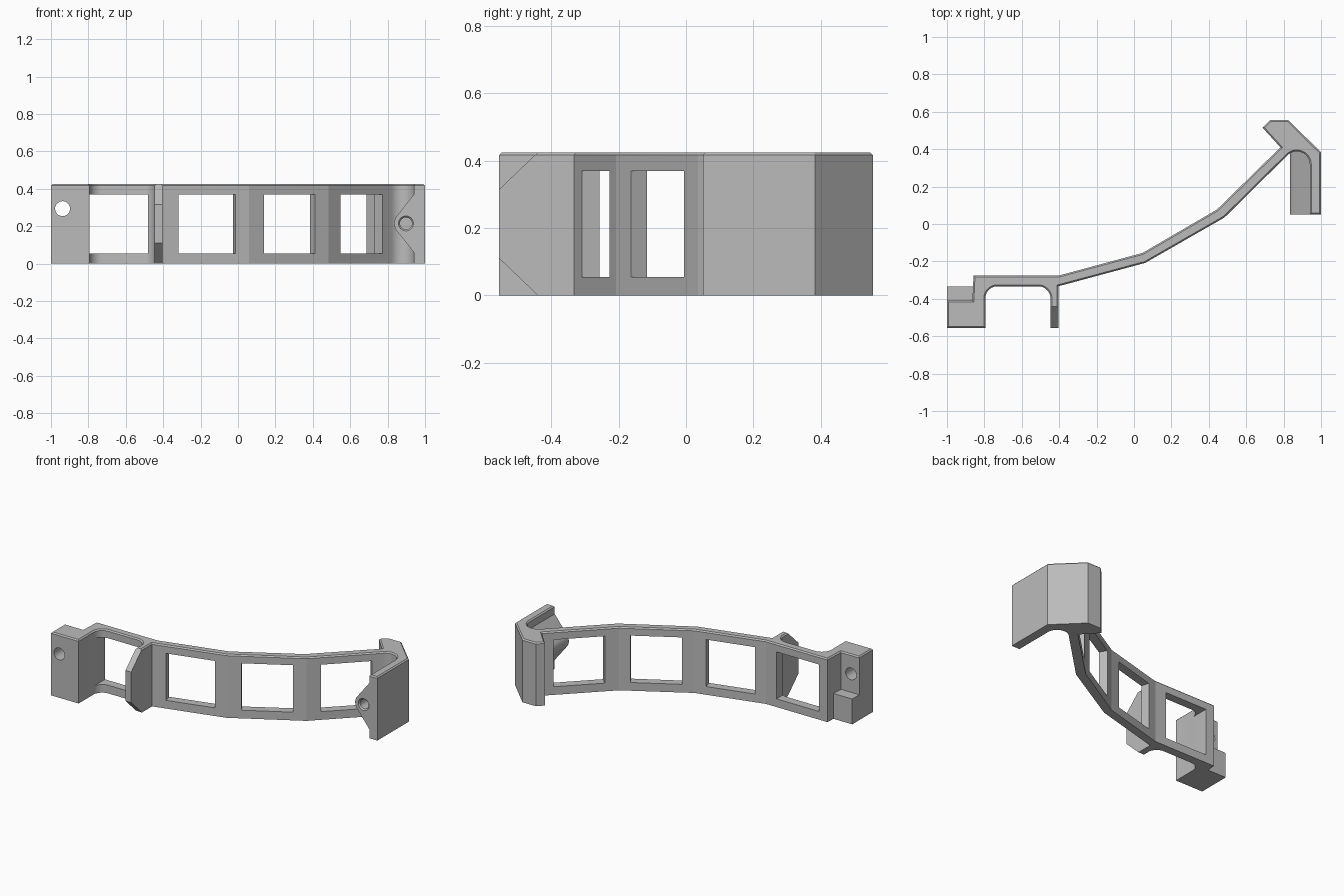
import bpy, bmesh, math
from mathutils import Vector, Matrix

cube = bpy.data.objects.get("Cube")
if cube:
    bpy.data.objects.remove(cube, do_unlink=True)

H = 0.425
WINDOW = 0.315

grey = bpy.data.materials.new("plain grey")
grey.use_nodes = True
COLOUR = (0.5, 0.5, 0.5, 1)
grey.diffuse_color = COLOUR
grey.node_tree.nodes["Principled BSDF"].inputs["Base Color"].default_value = COLOUR


def arc(cx, cy, r, start, end, steps=10):
    angles = [math.radians(start + (end - start) * i / steps) for i in range(steps + 1)]
    return [(cx + r * math.cos(a), cy + r * math.sin(a)) for a in angles]


def prism(name, outline, low, high, axis="z", chamfer=0):
    """Extrude an outline along z (points are x, y), y (x, z) or x (y, z)."""
    place = {"z": lambda p, h: (p[0], p[1], h),
             "y": lambda p, h: (p[0], h, p[1]),
             "x": lambda p, h: (h, p[0], p[1])}[axis]
    bm = bmesh.new()
    base = bm.faces.new([bm.verts.new(place(p, low)) for p in outline])
    ext = bmesh.ops.extrude_face_region(bm, geom=[base], use_keep_orig=True)
    shift = Vector(place((0, 0), high - low))
    bmesh.ops.translate(bm, verts=[v for v in ext["geom"] if isinstance(v, bmesh.types.BMVert)], vec=shift)
    bmesh.ops.recalc_face_normals(bm, faces=bm.faces)
    if chamfer:
        rim = [e for e in bm.edges if all(abs(v.co.z - high) < 1e-5 for v in e.verts)]
        bmesh.ops.bevel(bm, geom=rim, offset=chamfer, segments=1, affect="EDGES")
    return finish(name, bm)


def finish(name, bm):
    mesh = bpy.data.meshes.new(name)
    bm.to_mesh(mesh)
    bm.free()
    mesh.materials.append(grey)
    obj = bpy.data.objects.new(name, mesh)
    bpy.context.collection.objects.link(obj)
    return obj


def box(name, centre, size, angle=0):
    bm = bmesh.new()
    turn = Matrix.Translation(centre) @ Matrix.Rotation(angle, 4, "Z")
    bmesh.ops.create_cube(bm, size=1, matrix=turn @ Matrix.Diagonal((*size, 1)))
    return finish(name, bm)


def drill(name, x, z, y0, y1, r0, r1):
    """Round cutter along y with radius r0 at y0 and r1 at y1."""
    bm = bmesh.new()
    turn = Matrix.Translation((x, (y0 + y1) / 2, z)) @ Matrix.Rotation(-math.pi / 2, 4, "X")
    bmesh.ops.create_cone(bm, cap_ends=True, segments=32, radius1=r0, radius2=r1,
                          depth=y1 - y0, matrix=turn)
    return finish(name, bm)


def combine(target, other, operation="DIFFERENCE"):
    mod = target.modifiers.new("combine", "BOOLEAN")
    mod.operation, mod.object, mod.solver = operation, other, "EXACT"
    bpy.context.view_layer.objects.active = target
    bpy.ops.object.modifier_apply(modifier=mod.name)
    bpy.data.objects.remove(other, do_unlink=True)


# Plan outline of the bracket: back edge, hook, clip, front edge, fin, block
outline = [(-0.858, -0.275), (-0.40, -0.275), (0.045, -0.155), (0.443, 0.077),
           (0.783, 0.41), (0.687, 0.515), (0.727, 0.555), (0.826, 0.555),
           (1.0, 0.383), (1.0, 0.05), (0.94, 0.05)]
outline += arc(0.87, 0.318, 0.07, 0, 135, 14)
outline += [(0.484, 0.035), (0.06, -0.208), (-0.405, -0.333),
            (-0.405, -0.555), (-0.447, -0.555)]
outline += arc(-0.512, -0.398, 0.065, 0, 90)
outline += arc(-0.73, -0.398, 0.065, 90, 180)
outline += [(-0.795, -0.555), (-1.0, -0.555), (-1.0, -0.41), (-0.864, -0.41)]
bracket = prism("bracket", outline, 0, H, chamfer=0.008)

# Rectangular windows, square to each straight run
runs = [(-0.6375, -0.333, 0), (-0.165, -0.268, 15),
        (0.275, -0.084, 30), (0.6575, 0.21, 45)]
for x, y, degrees in runs:
    turn = math.radians(degrees)
    combine(bracket, box("window_cutter", (x, y, 0.2125), (WINDOW, 0.16, WINDOW), turn))

# Sloped corners on the fin
for z, tip in ((H, 0.315), (0, 0.11)):
    out = 0.1 if z else -0.1
    corner = [(-0.44, z), (-0.555, tip), (-0.655, tip - out), (-0.655, z + out), (-0.44, z + out)]
    combine(bracket, prism("fin_cutter", corner, -0.5, -0.35, axis="x"))

# Through hole and low step of the end block
combine(bracket, drill("block_hole_cutter", -0.938, 0.294, -0.7, -0.3, 0.04, 0.04))
combine(bracket, box("block_step", (-0.93, -0.395, 0.085), (0.14, 0.12, 0.17)), "UNION")

# Screw boss inside the clip, with a blind countersunk hole
boss_outline = [(0.96, 0.395)] + arc(0.898, 0.215, 0.063, 141, 219, 8) + [(0.96, 0.035)]
combine(bracket, prism("screw_boss", boss_outline, 0.05, 0.4, axis="y"), "UNION")
combine(bracket, drill("boss_hole_cutter", 0.898, 0.215, 0.0, 0.3, 0.032, 0.032))
combine(bracket, drill("countersink_cutter", 0.898, 0.215, 0.04, 0.06, 0.05, 0.03))

# Smooth the fillets and holes, keep the other edges sharp
bpy.ops.object.select_all(action="DESELECT")
bracket.select_set(True)
bpy.context.view_layer.objects.active = bracket
bpy.ops.object.shade_smooth_by_angle(angle=math.radians(14))
